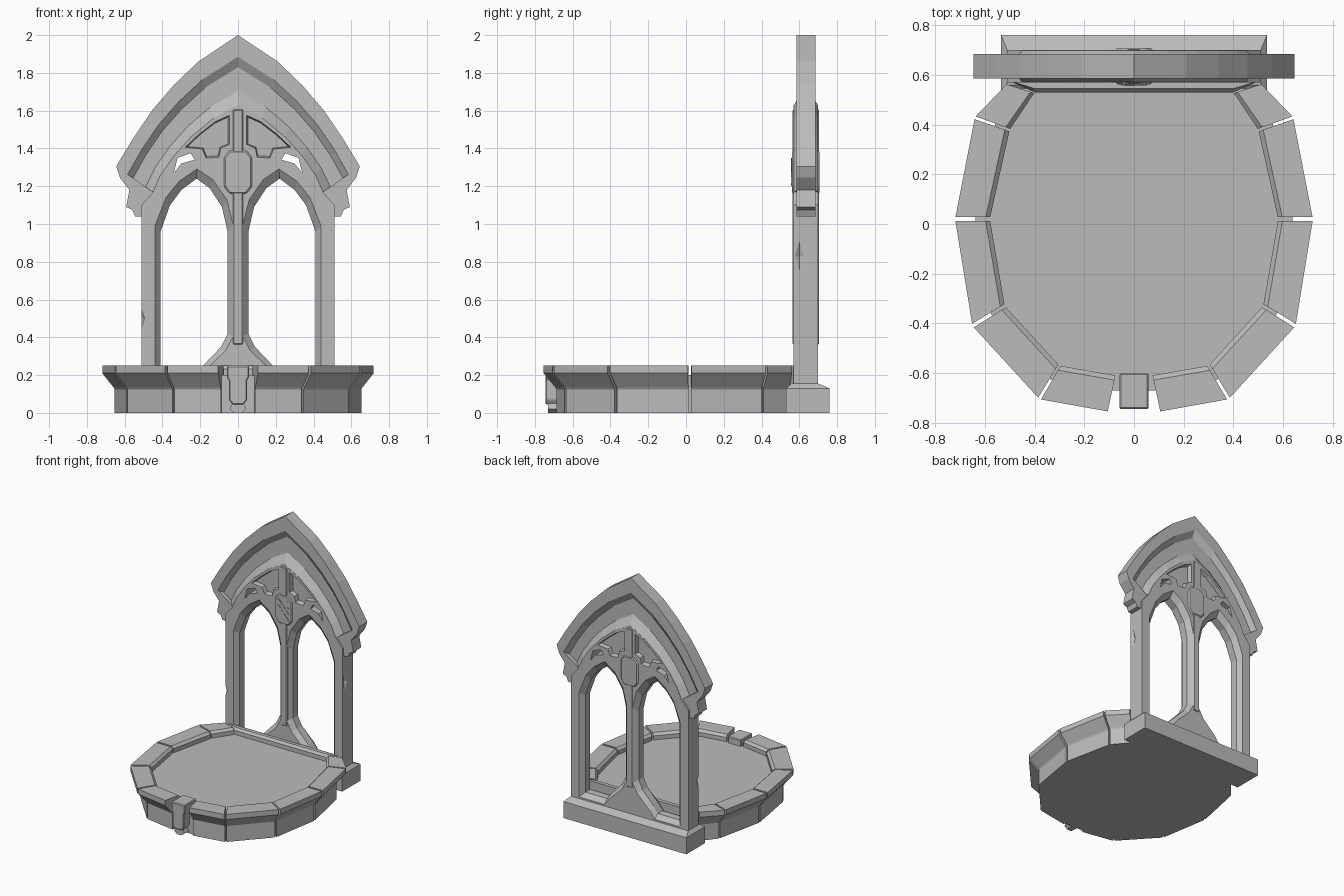
import bpy, bmesh
from mathutils import Vector

if "Cube" in bpy.data.objects:
    bpy.data.objects.remove(bpy.data.objects["Cube"])

stone = bpy.data.materials.new("grey stone")
stone.use_nodes = True
GREY = (0.5, 0.5, 0.5, 1)
stone.diffuse_color = GREY
stone.node_tree.nodes["Principled BSDF"].inputs["Base Color"].default_value = GREY

MID = 0.635  # middle plane of the wall


def loft(name, rings):
    """Closed solid through matching rings of points."""
    bm = bmesh.new()
    loops = [[bm.verts.new(p) for p in ring] for ring in rings]
    n = len(loops[0])
    for a, b in zip(loops, loops[1:]):
        for i in range(n):
            j = (i + 1) % n
            bm.faces.new((a[i], a[j], b[j], b[i]))
    bm.faces.new(loops[0])
    bm.faces.new(loops[-1])
    bmesh.ops.recalc_face_normals(bm, faces=bm.faces)
    me = bpy.data.meshes.new(name)
    bm.to_mesh(me)
    bm.free()
    me.materials.append(stone)
    ob = bpy.data.objects.new(name, me)
    bpy.context.collection.objects.link(ob)
    return ob


def upright(pts, y, side=1, scale=(1, 1), centre=(0, 0)):
    """Ring in the x-z plane at depth y, scaled about a centre."""
    return [(side * (centre[0] + (x - centre[0]) * scale[0]), y,
             centre[1] + (z - centre[1]) * scale[1]) for x, z in pts]


def slab(name, pts, y0, y1, side=1):
    return loft(name, [upright(pts, y0, side), upright(pts, y1, side)])


def plan(pts, z):
    return [(x, y, z) for x, y in pts]


def box(name, x, y0, y1, z0, z1):
    return slab(name, [(-x, z0), (x, z0), (x, z1), (-x, z1)], y0, y1)


def bevel(ob, width):
    mod = ob.modifiers.new("bevel", "BEVEL")
    mod.width = width
    mod.segments = 1
    mod.limit_method = "ANGLE"


def cut(ob, cutter):
    mod = ob.modifiers.new("cut", "BOOLEAN")
    mod.operation = "DIFFERENCE"
    mod.solver = "EXACT"
    mod.object = cutter
    cutter.hide_render = True
    with bpy.context.temp_override(object=ob, active_object=ob):
        bpy.ops.object.modifier_apply(modifier=mod.name)
    bpy.data.objects.remove(cutter)


def both_sides(pts):
    """Mirror a right-hand path that starts on the centre line."""
    return [(-x, z) for x, z in reversed(pts[1:])] + pts


# Pointed arch moulding: one section swept along outer and inner arcs
outer = [(0, 2), (.21, 1.86), (.34, 1.735), (.456, 1.6), (.557, 1.45), (.645, 1.305)]
inner = [(0, 1.63), (.13, 1.56), (.25, 1.46), (.34, 1.36), (.41, 1.26), (.45, 1.17)]
front = [(0, .05), (.31, .05), (.46, .02), (.8, .02), (1, .063)]
section = [(t, -d) for t, d in front] + [(t, d) for t, d in reversed(front)]
rings = []
for o, i in zip(both_sides(outer), both_sides(inner)):
    rings.append([(o[0] + (i[0] - o[0]) * t, MID + d, o[1] + (i[1] - o[1]) * t)
                  for t, d in section])
loft("arch_moulding", rings)

# Stepped corbels under the arch ends
corbel = [(.645, 1.305), (.625, 1.245), (.575, 1.18), (.592, 1.09), (.56, 1.075),
          (.545, 1.04), (.45, 1.04), (.45, 1.17)]
for side, word in ((1, "left"), (-1, "right")):
    slab(word + "_corbel", corbel, MID - .05, MID + .05, side)

# Window wall with piers, mullion and tracery field
body = both_sides(inner + [(.51, 1.1), (.51, .14)])
wall = slab("window_wall", body, MID - .065, MID + .065)

window = [(.055, .42), (.055, .96), (.085, 1.09), (.15, 1.19), (.22, 1.24), (.3, 1.18),
          (.36, 1.1), (.41, .96), (.41, .2), (.22, .2), (.185, .25), (.09, .35)]
panel = [(.042, 1.58), (.042, 1.42), (.09, 1.4), (.1, 1.35), (.17, 1.345), (.19, 1.395),
         (.285, 1.405), (.21, 1.475), (.12, 1.545)]
crescent = [(.34, 1.27), (.32, 1.35), (.25, 1.375), (.23, 1.34), (.3, 1.32)]
for side in (1, -1):
    c, wide = (.235, .6), (1.17, 1.08)
    cut(wall, loft("window_cutter", [
        upright(window, MID - .08, side, wide, c), upright(window, MID - .065, side, wide, c),
        upright(window, MID - .03, side), upright(window, MID + .03, side),
        upright(window, MID + .065, side, wide, c), upright(window, MID + .08, side, wide, c)]))
    cut(wall, slab("crescent_cutter", crescent, .5, .8, side))
    for face in (1, -1):
        cut(wall, loft("panel_cutter", [
            upright(panel, MID + face * .08, side),
            upright(panel, MID + face * .03, side, (.88, .88), (.14, 1.45))]))

# Weathered chips on the pier edges
for x, y, z, h in ((.515, .6, .83, .1), (-.515, .57, .5, .06)):
    chip = [(x - .02, y), (x, y - .03), (x + .02, y), (x, y + .03)]
    tip = [(x + (a - x) * .05, y + (b - y) * .05) for a, b in chip]
    cut(wall, loft("chip_cutter", [plan(tip, z - h), plan(chip, z), plan(tip, z + h)]))

# Mullion rib and carved boss
bevel(box("mullion_rib", .03, MID - .07, MID + .07, .36, 1.61), .008)
boss = [(-.045, 1.16), (.045, 1.16), (.075, 1.2), (.075, 1.35), (.045, 1.39),
        (-.045, 1.39), (-.075, 1.35), (-.075, 1.2)]
bevel(slab("boss", boss, MID - .073, MID + .073), .008)
for side in (1, -1):
    for z0, z1 in ((1.2, 1.3), (1.35, 1.25)):
        slab("boss_lattice", [(-.05, z0), (-.035, z0), (.05, z1), (.035, z1)],
             MID - .079, MID - .07, side)

# Chamfered plinth
foot = [(-.535, .53), (.535, .53), (.535, .76), (-.535, .76)]
ledge = [(-.51, .56), (.51, .56), (.51, .7), (-.51, .7)]
loft("plinth", [plan(foot, 0), plan(foot, .13), plan(ledge, .155)])

# Basin rim stones, each a block between two joints
rim_out = [(.1, -.755), (.38, -.705), (.65, -.41), (.72, .02), (.64, .43), (.51, .565)]
rim_in = [(.07, -.61), (.3, -.57), (.52, -.33), (.58, .02), (.5, .38), (.4, .53)]
profile = [(0, 0), (0, .232), (.13, .25), (1, .25), (1, .21), (.57, .135), (.53, .125), (.53, 0)]


def joint(i, k, t, side):
    """Stone end face at fraction t between joints i and k."""
    o = Vector(rim_out[i]).lerp(Vector(rim_out[k]), t)
    n = Vector(rim_in[i]).lerp(Vector(rim_in[k]), t)
    pts = [(n.lerp(o, s), z) for s, z in profile]
    return [(side * p.x, p.y, z) for p, z in pts]


for side, word in ((1, "left"), (-1, "right")):
    for i in range(len(rim_out) - 1):
        loft(f"{word}_rim_stone_{i + 1}",
             [joint(i, i + 1, .02, side), joint(i, i + 1, .98, side)])

# Basin core: mortar behind the joints and the flat floor
core = [Vector(a).lerp(Vector(b), .42) for a, b in zip(rim_in, rim_out)]
core = [(p.x, p.y) for p in core] + [(-p.x, p.y) for p in reversed(core)]
loft("basin_floor", [plan(core, 0), plan(core, .2)])

# Rear rim strip against the wall
strip = [(-.4, .53), (.4, .53), (.5, .575), (-.5, .575)]
strip_top = [(-.4, .545), (.4, .545), (.5, .575), (-.5, .575)]
loft("rear_rim", [plan(strip, 0), plan(strip, .232), plan(strip_top, .25)])

# Front keystone with its small foot
key = [(-.058, .25), (.058, .25), (.058, .19), (.048, .17), (.048, .07), (.03, .045),
       (-.03, .045), (-.048, .07), (-.048, .17), (-.058, .19)]
bevel(slab("keystone", key, -.745, -.6), .006)
slab("keystone_foot", [(-.03, .05), (.03, .05), (.045, .02), (.02, 0), (-.02, 0), (-.045, .02)],
     -.73, -.6)
